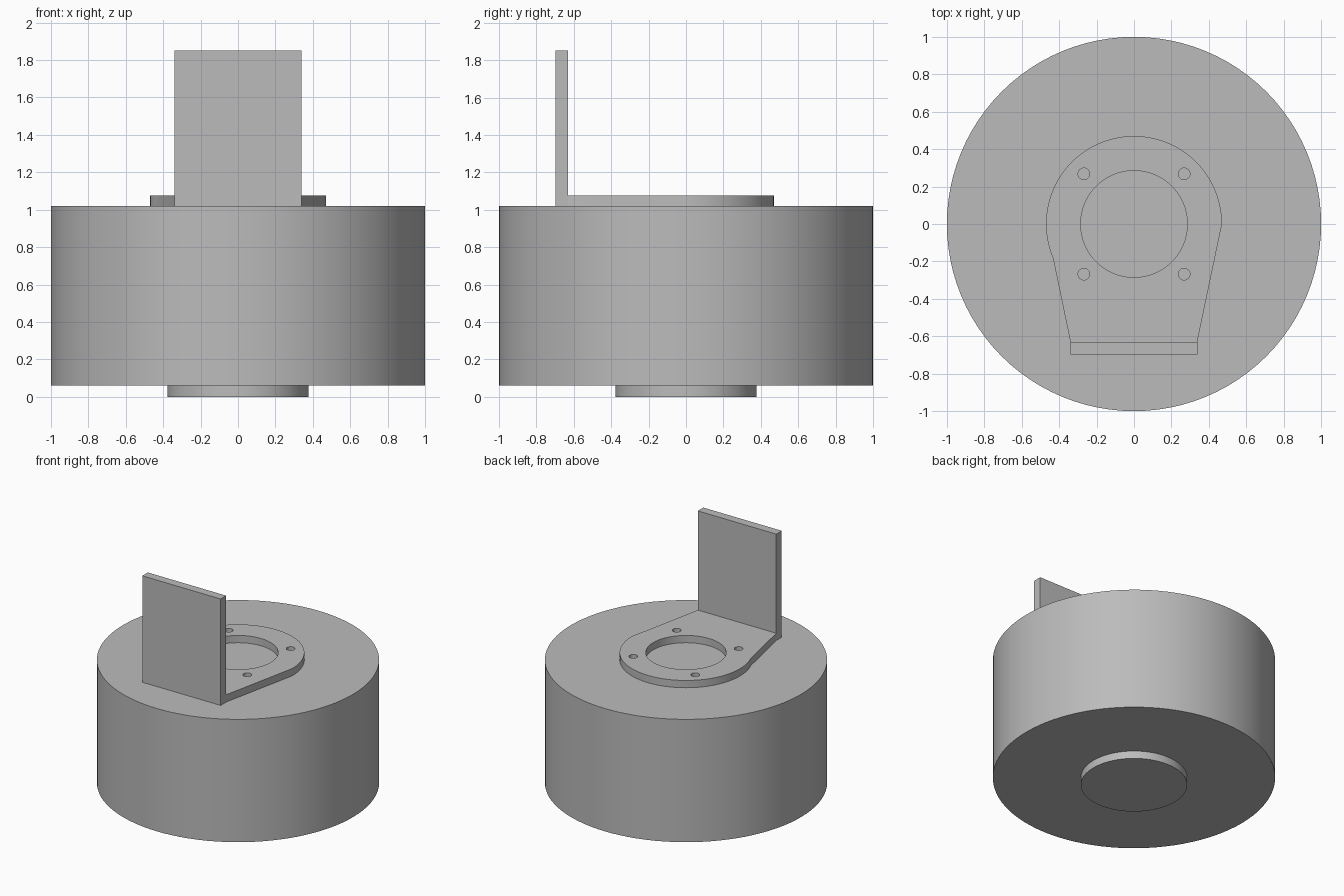
import bpy
from math import sin, cos, radians, tau

cube = bpy.data.objects.get("Cube")
if cube:
    bpy.data.objects.remove(cube, do_unlink=True)

grey = bpy.data.materials.new("plain grey")
grey.use_nodes = True
grey.diffuse_color = (0.5, 0.5, 0.5, 1)
grey.node_tree.nodes["Principled BSDF"].inputs["Base Color"].default_value = (0.5, 0.5, 0.5, 1)


def finish(obj, name):
    obj.name = name
    obj.data.materials.clear()
    obj.data.materials.append(grey)
    bpy.ops.object.shade_smooth_by_angle(angle=radians(30))


def disc(name, radius, bottom, top):
    bpy.ops.mesh.primitive_cylinder_add(vertices=96, radius=radius, depth=top - bottom,
                                        location=(0, 0, (bottom + top) / 2))
    finish(bpy.context.object, name)


def arc(x, y, radius, start, end, steps):
    angles = [radians(start + (end - start) * i / steps) for i in range(steps + 1)]
    return [(x + radius * cos(a), y + radius * sin(a)) for a in angles]


def plate(name, outlines, bottom, top):
    # Filled flat curve; inner outlines become holes
    curve = bpy.data.curves.new(name, "CURVE")
    curve.dimensions = "2D"
    curve.fill_mode = "BOTH"
    curve.extrude = (top - bottom) / 2
    for points in outlines:
        spline = curve.splines.new("POLY")
        spline.points.add(len(points) - 1)
        for point, (x, y) in zip(spline.points, points):
            point.co = (x, y, 0, 1)
        spline.use_cyclic_u = True
    obj = bpy.data.objects.new(name, curve)
    obj.location.z = (bottom + top) / 2
    bpy.context.collection.objects.link(obj)
    bpy.ops.object.select_all(action="DESELECT")
    obj.select_set(True)
    bpy.context.view_layer.objects.active = obj
    bpy.ops.object.convert(target="MESH")
    finish(bpy.context.object, name)


# Round body and the boss beneath it
disc("wheel_body", 1.0, 0.06, 1.02)
disc("bottom_boss", 0.377, 0, 0.06)

# Mounting plate with a central bore and four screw holes
outline = arc(0, 0, 0.47, 0, 203, 60) + [(-0.34, -0.63), (0.338, -0.63)]
holes = [arc(0, 0, 0.285, 0, 354, 59)]
for x in (-0.268, 0.268):
    for y in (-0.268, 0.268):
        holes.append(arc(x, y, 0.031, 0, 345, 23))
plate("mounting_plate", [outline] + holes, 1.02, 1.077)

# Upright flange of the bracket
bpy.ops.mesh.primitive_cube_add(size=1, location=(0, -0.664, 1.436))
flange = bpy.context.object
flange.scale = (0.678, 0.068, 0.832)
bpy.ops.object.transform_apply(location=False, rotation=False, scale=True)
finish(flange, "bracket_flange")
